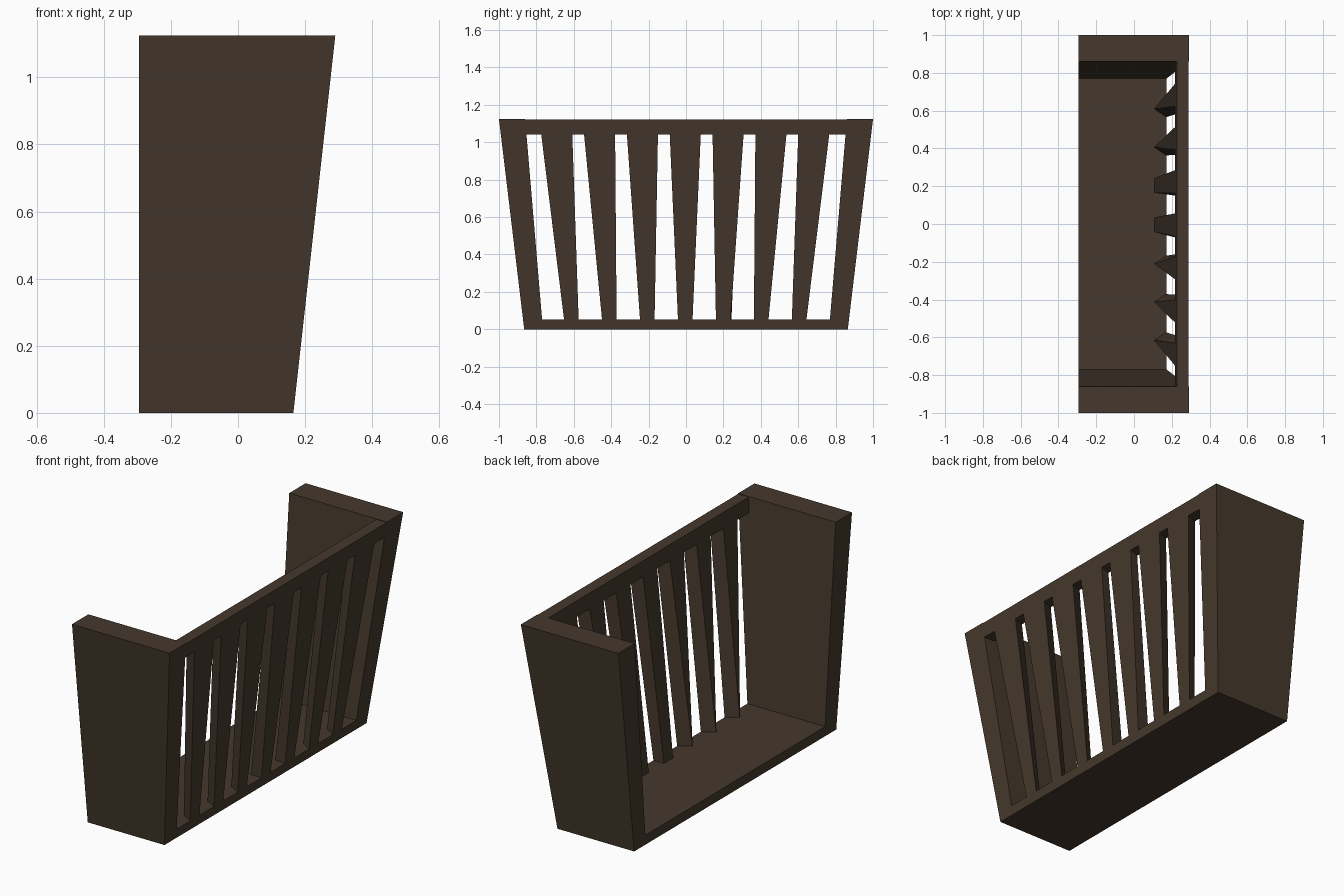
import bpy

if "Cube" in bpy.data.objects:
    bpy.data.objects.remove(bpy.data.objects["Cube"])

H = 1.125          # overall height
BACK = -0.295      # open back plane
Z0, Z1 = 0.052, 1.042   # floor top, underside of top rail

wood = bpy.data.materials.new("dark_wood")
wood.diffuse_color = (0.06, 0.04, 0.026, 1)
wood.use_nodes = True
wood.node_tree.nodes["Principled BSDF"].inputs["Base Color"].default_value = wood.diffuse_color


def front(z):
    """Outer x of the leaning front."""
    return 0.165 + 0.125 * z / H


def inner(z):
    return front(z) - 0.063


def lerp(a, b, z):
    return a + (b - a) * z / H


def prism(name, low, high):
    """Solid between two matching four-point sections, ordered counter-clockwise."""
    faces = [(3, 2, 1, 0), (4, 5, 6, 7)]
    faces += [(i, (i + 1) % 4, (i + 1) % 4 + 4, i + 4) for i in range(4)]
    mesh = bpy.data.meshes.new(name)
    mesh.from_pydata(low + high, [], faces)
    mesh.validate()
    mesh.materials.append(wood)
    obj = bpy.data.objects.new(name, mesh)
    bpy.context.collection.objects.link(obj)
    return obj


def section(z, x0, x1, ya, yb, yc=None, yd=None):
    """Section at z: y range ya..yb on the outside, yc..yd on the inside."""
    yc = ya if yc is None else yc
    yd = yb if yd is None else yd
    return [(x0, yc, z), (x1, ya, z), (x1, yb, z), (x0, yd, z)]


# Flared side panels
for side, name in ((-1, "left_side_panel"), (1, "right_side_panel")):
    ends = []
    for z, yi, yo in ((0, 0.765, 0.865), (H, 0.86, 1.0)):
        a, b = sorted((side * yi, side * yo))
        ends.append(section(z, BACK, front(z), a, b))
    prism(name, *ends)

# Floor and top rail span between the side panels
floor = [section(z, BACK, front(z), -w, w)
         for z, w in ((0, 0.765), (Z0, lerp(0.765, 0.86, Z0)))]
prism("floor", *floor)
rail = [section(z, inner(z), front(z), -w, w)
        for z, w in ((Z1, lerp(0.765, 0.86, Z1)), (H - 0.003, 0.86))]
prism("top_rail", *rail)

# Fanned slats: wide at the top, the outer ones pinched to a point inside at the foot
for i in range(-3, 4):
    cb, ct = 0.203 * i - 0.004, 0.229 * i - 0.004
    pinched = i not in (0, 1)
    foot = 0.001 if pinched else 0.039
    shift = 0.005 * (i > 0) - 0.003 * (i < 0)
    low = section(Z0, inner(Z0), front(Z0), cb - 0.039, cb + 0.039,
                  cb + shift - foot, cb + shift + foot)
    high = section(Z1, inner(Z1), front(Z1), ct - 0.083, ct + 0.083,
                   ct - 0.06, ct + 0.06)
    prism(f"slat_{i + 4}", low, high)
